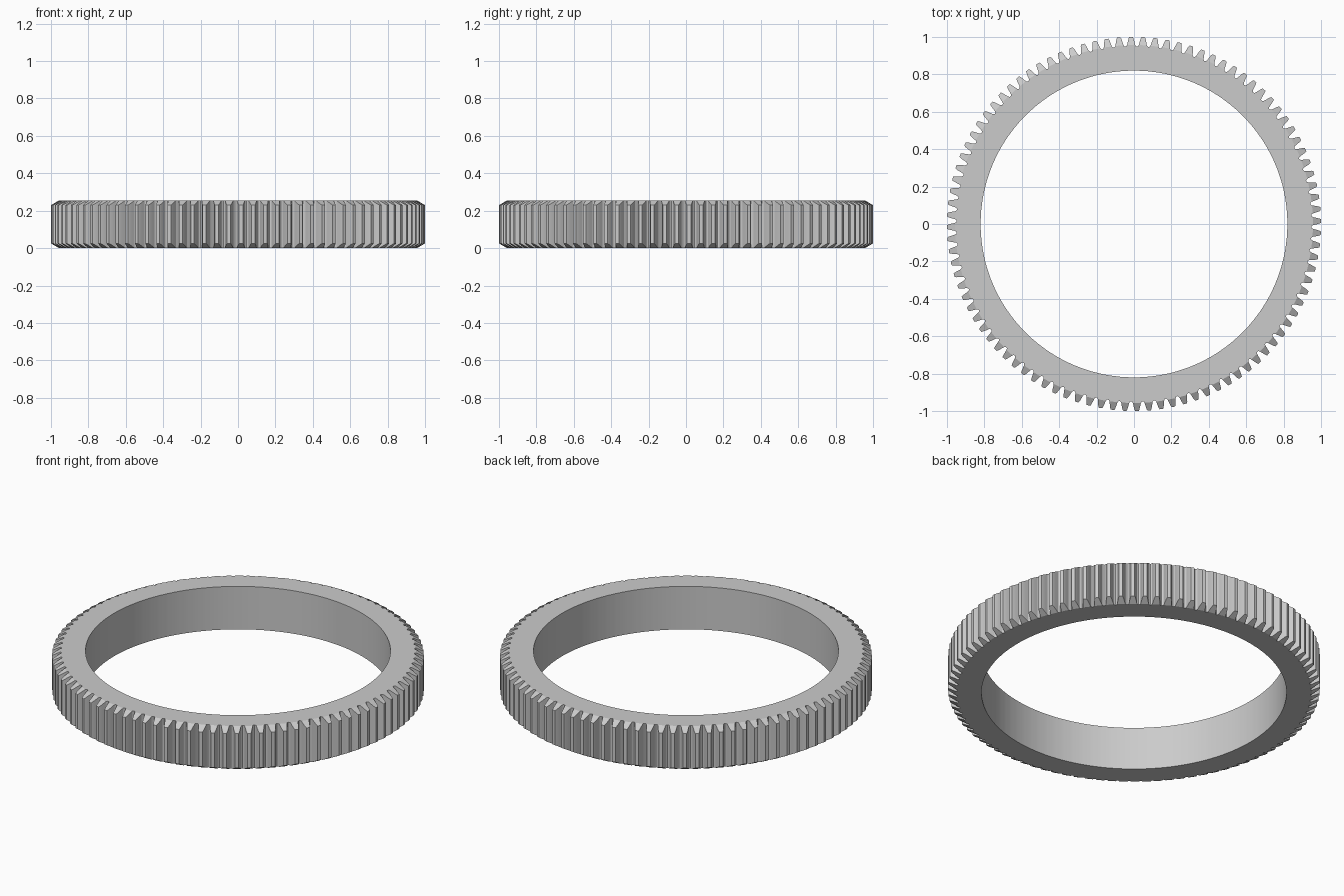
import bpy, bmesh, math

cube = bpy.data.objects.get("Cube")
if cube:
    bpy.data.objects.remove(cube, do_unlink=True)

TEETH = 96
HEIGHT = 0.255
BORE = 0.82
BEVEL_R, TIP_R = 0.957, 1.0      # chamfer starts at BEVEL_R and ends at TIP_R
BEVEL_H = 0.025
PITCH = 2 * math.pi / TEETH
PHASE = math.pi / 2 + 0.016

# Half tooth, from the gap centre to the tip: (angle from tooth centre, radius)
half = [(PITCH / 2, 0.949), (0.027, 0.951), (0.0225, BEVEL_R),
        (0.018, 0.975), (0.014, 0.99), (0.0095, TIP_R)]
tooth = [(-a, r) for a, r in half] + [(a, r) for a, r in half[:0:-1]]
FIRST, LAST = 2, len(tooth) - 2  # outline points that border the chamfer

bm = bmesh.new()


def polar(angle, radius, z):
    return bm.verts.new((radius * math.cos(angle), radius * math.sin(angle), z))


# Columns of vertices around the ring: bottom and top rim, bottom and top bore
columns = []
for t in range(TEETH):
    for i, (a, r) in enumerate(tooth):
        angle = PHASE + t * PITCH + a
        drop = max(0, (r - BEVEL_R) / (TIP_R - BEVEL_R)) * BEVEL_H
        rim = [polar(angle, r, drop), polar(angle, r, HEIGHT - drop)]
        bore = None
        if i <= FIRST or i >= LAST:
            bore = [polar(angle, BORE, 0), polar(angle, BORE, HEIGHT)]
        columns.append((rim, bore))

# Tooth flanks, tips and gaps
for k, (rim, _) in enumerate(columns):
    nxt = columns[(k + 1) % len(columns)][0]
    bm.faces.new((rim[0], nxt[0], nxt[1], rim[1]))

# Flat end faces and the smooth bore
inner = [c for c in columns if c[1]]
for k, (rim, bore) in enumerate(inner):
    rim2, bore2 = inner[(k + 1) % len(inner)]
    bm.faces.new((bore[1], rim[1], rim2[1], bore2[1]))
    bm.faces.new((bore[0], bore2[0], rim2[0], rim[0]))
    bm.faces.new((bore[0], bore[1], bore2[1], bore2[0]))

# Chamfered tooth ends
for t in range(TEETH):
    part = columns[t * len(tooth) + FIRST:t * len(tooth) + LAST + 1]
    bm.faces.new([rim[1] for rim, _ in part])
    bm.faces.new([rim[0] for rim, _ in reversed(part)])

bmesh.ops.recalc_face_normals(bm, faces=bm.faces)
mesh = bpy.data.meshes.new("gear_ring")
bm.to_mesh(mesh)
bm.free()

ring = bpy.data.objects.new("gear_ring", mesh)
bpy.context.collection.objects.link(ring)

# Plain grey metal
grey = bpy.data.materials.new("light_grey")
grey.use_nodes = True
colour = (0.6, 0.6, 0.6, 1)
grey.diffuse_color = colour
grey.node_tree.nodes["Principled BSDF"].inputs["Base Color"].default_value = colour
mesh.materials.append(grey)

bpy.ops.object.select_all(action='DESELECT')
ring.select_set(True)
bpy.context.view_layer.objects.active = ring
bpy.ops.object.shade_smooth_by_angle(angle=math.radians(20))
